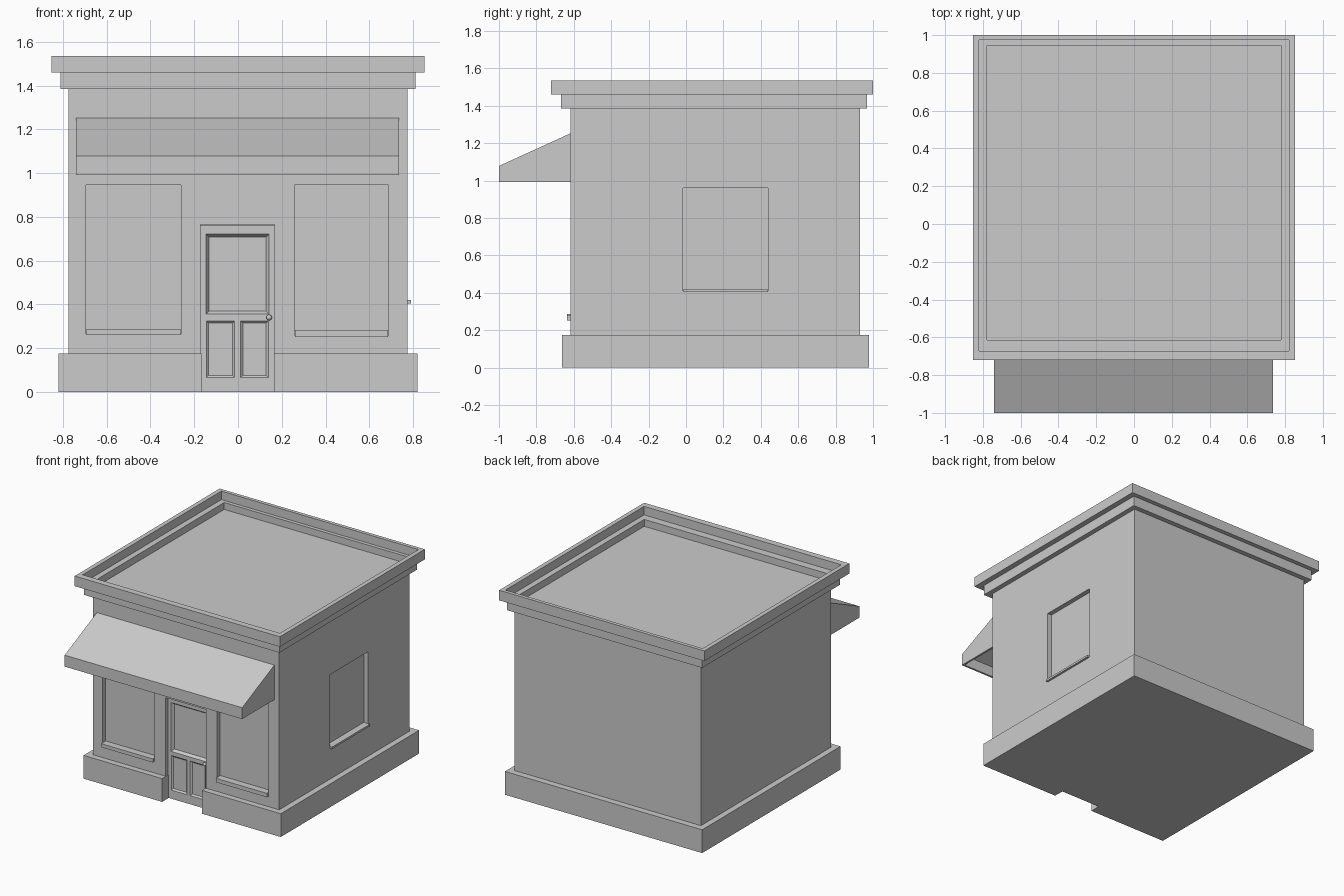
import bpy, bmesh

if "Cube" in bpy.data.objects:
    bpy.data.objects.remove(bpy.data.objects["Cube"])

FRONT = -0.618      # wall face on the street side
DOOR_Y = -0.585     # recessed door face
SIDE = 0.775        # half width of the walls


def make(name, bm):
    bmesh.ops.recalc_face_normals(bm, faces=bm.faces)
    me = bpy.data.meshes.new(name)
    bm.to_mesh(me)
    bm.free()
    ob = bpy.data.objects.new(name, me)
    bpy.context.collection.objects.link(ob)
    return ob


def loft(name, rings):
    """Stack of loops joined by quads, capped at both ends."""
    bm = bmesh.new()
    loops = [[bm.verts.new(p) for p in r] for r in rings]
    n = len(loops[0])
    for a, b in zip(loops, loops[1:]):
        for i in range(n):
            j = (i + 1) % n
            bm.faces.new((a[i], a[j], b[j], b[i]))
    bm.faces.new(loops[0])
    bm.faces.new(loops[-1])
    return make(name, bm)


def rect(x, y0, y1, z):
    return [(-x, y0, z), (x, y0, z), (x, y1, z), (-x, y1, z)]


def box(name, x0, x1, y0, y1, z0, z1):
    return loft(name, [[(x0, y0, z), (x1, y0, z), (x1, y1, z), (x0, y1, z)] for z in (z0, z1)])


def panel(name, x0, x1, z0, z1, bevel, depth):
    """Tapered cutter that sinks a bevelled panel into the door face."""
    def ring(y, s):
        return [(x0 + s, y, z0 + s), (x1 - s, y, z0 + s), (x1 - s, y, z1 - s), (x0 + s, y, z1 - s)]
    return loft(name, [ring(DOOR_Y - 0.01, 0), ring(DOOR_Y, 0), ring(DOOR_Y + depth, bevel)])


def cut(ob, cutter):
    m = ob.modifiers.new("cut", 'BOOLEAN')
    m.operation = 'DIFFERENCE'
    m.solver = 'EXACT'
    m.object = cutter
    cutter.hide_render = True
    cutter.display_type = 'WIRE'


# Walls and plinth
walls = box("walls", -SIDE, SIDE, FRONT, 0.93, 0.05, 1.40)
plinth = box("plinth", -0.82, 0.82, -0.663, 0.979, 0, 0.175)

# Doorway through plinth and walls
cut(walls, box("doorway_cutter", -0.172, 0.167, -0.8, -0.565, -0.1, 0.765))
cut(plinth, box("plinth_cutter", -0.167, 0.164, -0.8, -0.565, -0.1, 0.5))

# Window recesses with sills
for side, x0, x1, z0, zs in (("left", -0.695, -0.26, 0.26, 0.287), ("right", 0.258, 0.688, 0.252, 0.282)):
    cut(walls, box(side + "_window_cutter", x0, x1, -0.8, FRONT + 0.035, z0 + 0.005, 0.945))
    box(side + "_window_sill", x0 + 0.003, x1 - 0.003, FRONT - 0.018, FRONT + 0.05, z0, zs)
cut(walls, box("side_window_cutter", SIDE - 0.035, 1, -0.017, 0.438, 0.41, 0.96))
box("side_window_sill", SIDE - 0.05, SIDE + 0.016, -0.014, 0.436, 0.405, 0.42)

# Door with glazed upper panel and two lower panels
door = box("door", -0.171, 0.166, DOOR_Y, -0.55, 0.0, 0.764)
cut(door, panel("door_glass_cutter", -0.147, 0.142, 0.355, 0.722, 0.014, 0.02))
for i, (x0, x1) in enumerate(((-0.145, -0.015), (0.012, 0.140))):
    cut(door, panel("door_panel_cutter_%d" % i, x0, x1, 0.065, 0.325, 0.011, 0.011))

# Door knob
bm = bmesh.new()
bmesh.ops.create_uvsphere(bm, u_segments=16, v_segments=10, radius=0.013)
bmesh.ops.translate(bm, verts=bm.verts, vec=(0.142, DOOR_Y - 0.014, 0.34))
for f in bm.faces:
    f.smooth = True
make("door_knob", bm)

# Stepped cornice running over the parapet and down to the flat roof
loft("cornice_and_roof", [rect(*r) for r in (
    (0.765, -0.608, 0.92, 1.385),
    (0.812, -0.668, 0.967, 1.385),
    (0.812, -0.668, 0.967, 1.46),
    (0.853, -0.721, 1.0, 1.46),
    (0.853, -0.721, 1.0, 1.536),
    (0.82, -0.673, 0.973, 1.536),
    (0.82, -0.673, 0.973, 1.472),
    (0.777, -0.614, 0.946, 1.472),
    (0.777, -0.614, 0.946, 1.42))])

# Awning: shell open underneath and against the wall
bm = bmesh.new()
profile = [(FRONT, 0.992), (-1.0, 0.992), (-1.0, 1.078), (FRONT, 1.252)]
a, b = [[bm.verts.new((x, y, z)) for y, z in profile] for x in (-0.741, 0.735)]
bm.faces.new(a)
bm.faces.new(b[::-1])
for i in (1, 2):
    bm.faces.new((a[i], b[i], b[i + 1], a[i + 1]))
bmesh.ops.recalc_face_normals(bm, faces=bm.faces)
if sum(f.normal.z for f in bm.faces) < 0:
    bmesh.ops.reverse_faces(bm, faces=bm.faces)
me = bpy.data.meshes.new("awning")
bm.to_mesh(me)
bm.free()
awning = bpy.data.objects.new("awning", me)
bpy.context.collection.objects.link(awning)
shell = awning.modifiers.new("thickness", 'SOLIDIFY')
shell.thickness = 0.015
shell.offset = -1
shell.use_even_offset = True
